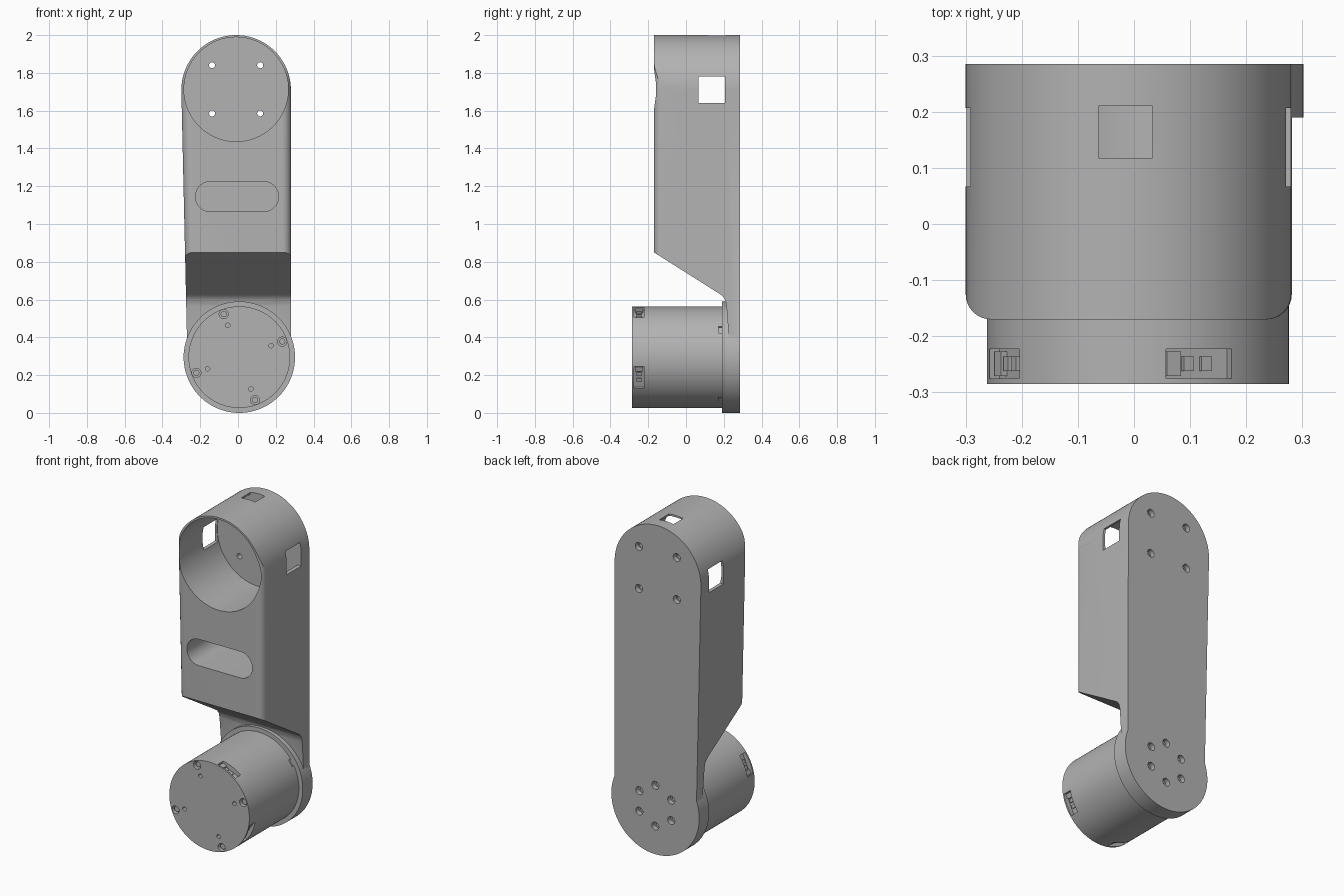
import bpy, bmesh
from math import sin, cos, pi, radians
from mathutils import Matrix, Vector

if "Cube" in bpy.data.objects:
    bpy.data.objects.remove(bpy.data.objects["Cube"])

grey = bpy.data.materials.new("satin_grey")
grey.use_nodes = True
grey.diffuse_color = (0.45, 0.45, 0.45, 1)
grey.node_tree.nodes["Principled BSDF"].inputs["Base Color"].default_value = (0.45, 0.45, 0.45, 1)

FRONT, BACK, FLOOR = -0.17, 0.285, 0.21
HEAD, HEAD_R = (-0.01, 1.71), 0.29
BASE, BASE_R = (0.007, 0.295), 0.275
MOTOR_FRONT, MOTOR_R = -0.285, 0.269


def finish(bm, name):
    bmesh.ops.recalc_face_normals(bm, faces=bm.faces)
    mesh = bpy.data.meshes.new(name)
    bm.to_mesh(mesh)
    bm.free()
    mesh.materials.append(grey)
    obj = bpy.data.objects.new(name, mesh)
    bpy.context.collection.objects.link(obj)
    return obj


def loft(name, first, last):
    """Solid between two matching loops of points."""
    bm = bmesh.new()
    a = [bm.verts.new(p) for p in first]
    b = [bm.verts.new(p) for p in last]
    bm.faces.new(a)
    bm.faces.new(b)
    for i in range(len(a)):
        j = (i + 1) % len(a)
        bm.faces.new((a[i], a[j], b[j], b[i]))
    return finish(bm, name)


def arc(centre, r, start, end, n):
    return [(centre[0] + r * cos(radians(start + (end - start) * i / n)),
             centre[1] + r * sin(radians(start + (end - start) * i / n))) for i in range(n + 1)]


def along_y(name, outline, y0, y1):
    return loft(name, [(x, y0, z) for x, z in outline], [(x, y1, z) for x, z in outline])


def rod(name, centre, r, y0, y1, r2=None, n=24):
    """Cylinder or cone whose axis runs front to back."""
    rings = [[(centre[0] + rr * cos(2 * pi * i / n), y, centre[1] + rr * sin(2 * pi * i / n))
              for i in range(n)] for y, rr in ((y0, r), (y1, r if r2 is None else r2))]
    return loft(name, *rings)


def box(name, centre, size, turn=0):
    """Box turned about the front-back axis."""
    bm = bmesh.new()
    bmesh.ops.create_cube(bm, size=1)
    m = Matrix.Translation(centre) @ Matrix.Rotation(turn, 4, 'Y') @ Matrix.Diagonal((*size, 1))
    bmesh.ops.transform(bm, matrix=m, verts=bm.verts)
    return finish(bm, name)


def combine(target, tool, operation='DIFFERENCE'):
    mod = target.modifiers.new("shape", 'BOOLEAN')
    mod.operation, mod.solver, mod.object = operation, 'EXACT', tool
    bpy.context.view_layer.objects.active = target
    bpy.ops.object.modifier_apply(modifier=mod.name)
    bpy.data.objects.remove(tool)


def smooth(obj):
    bpy.ops.object.select_all(action='DESELECT')
    obj.select_set(True)
    bpy.context.view_layer.objects.active = obj
    bpy.ops.object.shade_smooth_by_angle(angle=radians(25))


# Arm: tapered body with two round ends
outline = arc(HEAD, HEAD_R, 0, 180, 48) + arc(BASE, BASE_R, 180, 360, 48)
arm = along_y("arm_housing", outline, FRONT, BACK)

# Rounded long front edges
for side in (-1, 1):
    ends = []
    r, e = 0.045, 0.05
    for (cx, z), half in ((BASE, BASE_R), (HEAD, HEAD_R)):
        quarter = [(half - r + u, FRONT + r - v) for u, v in arc((0, 0), r, 0, 90, 8)]
        section = [(half + e, FRONT + r)] + quarter + [(half - r, FRONT - e), (half + e, FRONT - e)]
        ends.append([(cx + side * u, y, z) for u, y in section])
    top = [(x, y, 2.05) for x, y, z in ends[1]]
    combine(arm, loft("edge_cutter", ends[0], ends[1]))
    combine(arm, loft("edge_cutter", ends[1], top))

# Sloped relief that clears the motor, leaving a thin plate behind it
relief = [(-0.3, 0.932), (0.17, 0.635), (0.192, 0.62), (0.207, 0.6), (0.214, 0.57),
          (0.225, 0.42), (0.225, -0.1), (-0.3, -0.1)]
combine(arm, loft("relief_cutter", [(-0.5, y, z) for y, z in relief], [(0.5, y, z) for y, z in relief]))

# Round flange carrying the motor
combine(arm, rod("flange", BASE, 0.295, 0.19, BACK, n=96), 'UNION')

# Head bore, cable slot and windows
combine(arm, rod("bore_cutter", (HEAD[0], 1.713), 0.276, -0.3, FLOOR, n=96))
slot = arc((0.135, 1.145), 0.08, -90, 90, 20) + arc((-0.145, 1.145), 0.08, 90, 270, 20)
combine(arm, along_y("slot_cutter", slot, -0.3, FLOOR))
combine(arm, box("side_window_cutter", (0, 0.137, 1.71), (1, 0.14, 0.14)))
combine(arm, box("top_window_cutter", (-0.015, 0.164, 1.95), (0.096, 0.092, 0.3)))

# Countersunk head holes, right through the back wall
for sx in (-1, 1):
    for sz in (-1, 1):
        c = (HEAD[0] + sx * 0.1275, 1.713 + sz * 0.1275)
        combine(arm, rod("hole_cutter", c, 0.016, 0.1, 0.4))
        combine(arm, rod("sink_cutter", c, 0.024, 0.255, 0.3))

# Ring of six bolt holes behind the motor
for i in range(6):
    a = radians(30 + 60 * i)
    c = (BASE[0] + 0.124 * cos(a), BASE[1] + 0.124 * sin(a))
    combine(arm, rod("bolt_cutter", c, 0.024, 0.255, 0.3))
    combine(arm, rod("bolt_cutter", c, 0.014, 0.235, 0.3))
smooth(arm)

# Motor drum
motor = rod("motor_drum", BASE, MOTOR_R, MOTOR_FRONT, 0.2, n=96)
for i in range(4):
    # Screw recesses and dowel holes in the front cap
    a = radians(20 + 90 * i)
    for radius, size, depth in ((0.242, 0.024, 0.03), (0.179, 0.012, 0.03)):
        c = (BASE[0] + radius * cos(a), BASE[1] + radius * sin(a))
        combine(motor, rod("screw_cutter", c, size, -0.3, MOTOR_FRONT + depth))

    # Connector pockets and small rear notches in the wall
    turn = radians(24.5 + 90 * i)
    out = Vector((sin(turn), 0, cos(turn)))
    centre = Vector((BASE[0], 0, BASE[1]))
    combine(motor, box("pocket_cutter", centre + out * 0.272 + Vector((0, -0.249, 0)),
                       (0.128, 0.052, 0.06), turn))
    notch = radians(57 + 90 * i)
    spot = centre + Vector((sin(notch), 0, cos(notch))) * MOTOR_R
    combine(motor, box("notch_cutter", spot + Vector((0, 0.182, 0)), (0.04, 0.022, 0.02), notch))
smooth(motor)

# Screw heads in the cap and plugs in the connector pockets
for i in range(4):
    a = radians(20 + 90 * i)
    c = (BASE[0] + 0.242 * cos(a), BASE[1] + 0.242 * sin(a))
    smooth(rod("cap_screw", c, 0.016, MOTOR_FRONT + 0.012, MOTOR_FRONT + 0.035))
    turn = radians(24.5 + 90 * i)
    out = Vector((sin(turn), 0, cos(turn)))
    across = Vector((cos(turn), 0, -sin(turn)))
    centre = Vector((BASE[0], -0.249, BASE[1])) + out * 0.244
    box("connector_block", centre - across * 0.045, (0.028, 0.044, 0.02), turn)
    for offset in (-0.015, 0.02):
        box("connector_pin", centre + across * offset, (0.02, 0.026, 0.016), turn)
